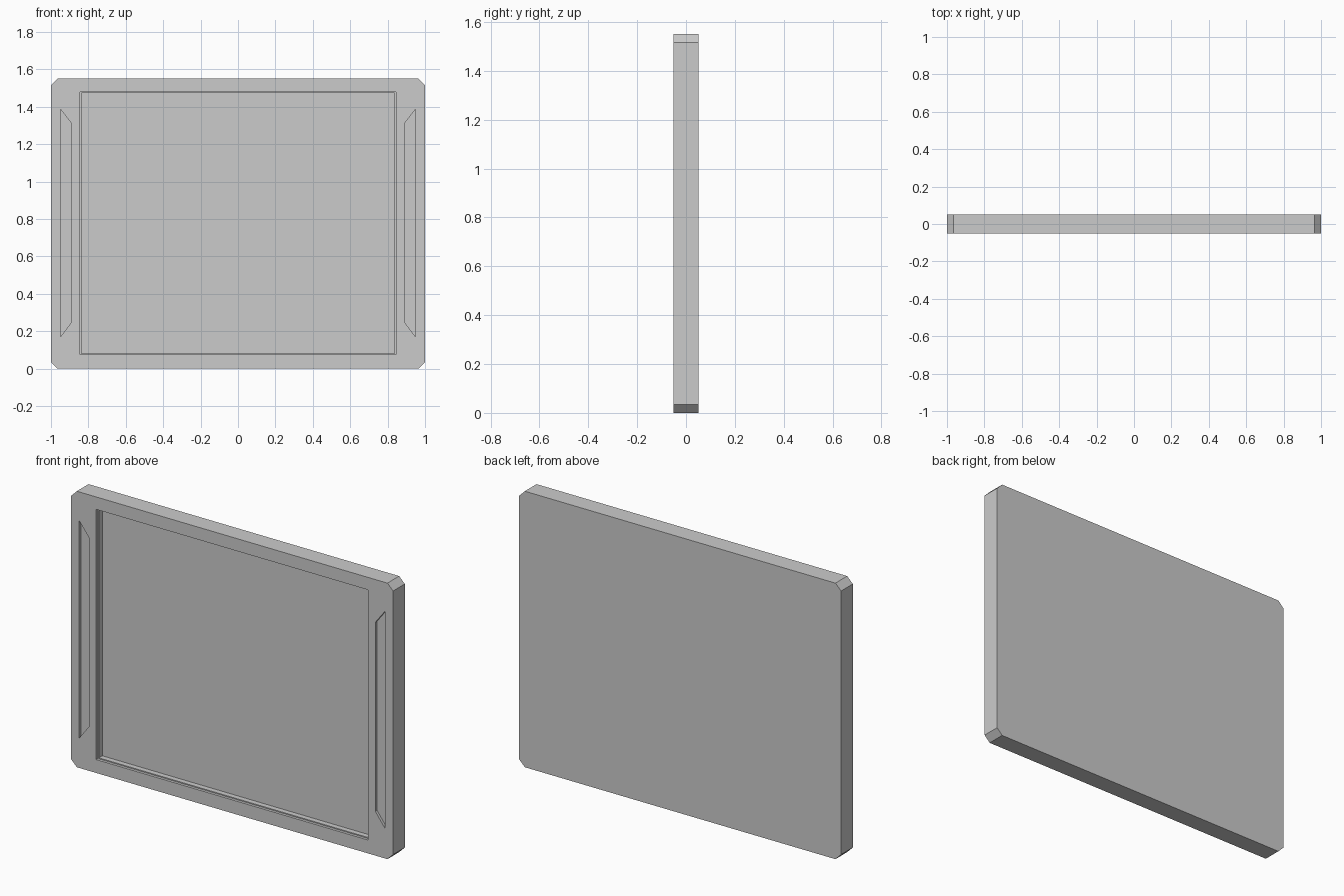
import bpy, bmesh

if "Cube" in bpy.data.objects:
    bpy.data.objects.remove(bpy.data.objects["Cube"])

FRONT, BACK = -0.052, 0.052


def prism(name, outline, y0, y1):
    """Extrude an (x, z) outline along y."""
    bm = bmesh.new()
    face = bm.faces.new([bm.verts.new((x, y0, z)) for x, z in outline])
    ext = bmesh.ops.extrude_face_region(bm, geom=[face])
    for v in ext["geom"]:
        if isinstance(v, bmesh.types.BMVert):
            v.co.y = y1
    bmesh.ops.recalc_face_normals(bm, faces=bm.faces)
    mesh = bpy.data.meshes.new(name)
    bm.to_mesh(mesh)
    bm.free()
    obj = bpy.data.objects.new(name, mesh)
    bpy.context.collection.objects.link(obj)
    return obj


def rect(x, z0, z1):
    return [(-x, z0), (x, z0), (x, z1), (-x, z1)]


def cut(body, name, outline, depth):
    """Sink a recess of the given depth into the front face."""
    cutter = prism(name, outline, FRONT - 0.05, FRONT + depth)
    cutter.hide_render = True
    mod = body.modifiers.new(name, "BOOLEAN")
    mod.operation, mod.solver, mod.object = "DIFFERENCE", "EXACT", cutter
    bpy.context.view_layer.objects.active = body
    bpy.ops.object.modifier_apply(modifier=mod.name)
    bpy.data.objects.remove(cutter)


# Casing: slab with clipped corners
c, h = 0.035, 1.55
casing = prism("screen_casing", [
    (-1 + c, 0), (1 - c, 0), (1, c), (1, h - c),
    (1 - c, h), (-1 + c, h), (-1, h - c), (-1, c)], FRONT, BACK)

# Stepped screen recess
cut(casing, "screen_lip", rect(0.845, 0.075, 1.48), 0.015)
cut(casing, "screen_recess", rect(0.838, 0.081, 1.474), 0.045)

# Side slots, mirrored left and right
for s in (-1, 1):
    cut(casing, "side_slot", [
        (s * 0.95, 0.168), (s * 0.89, 0.248),
        (s * 0.89, 1.31), (s * 0.95, 1.388)], 0.015)
